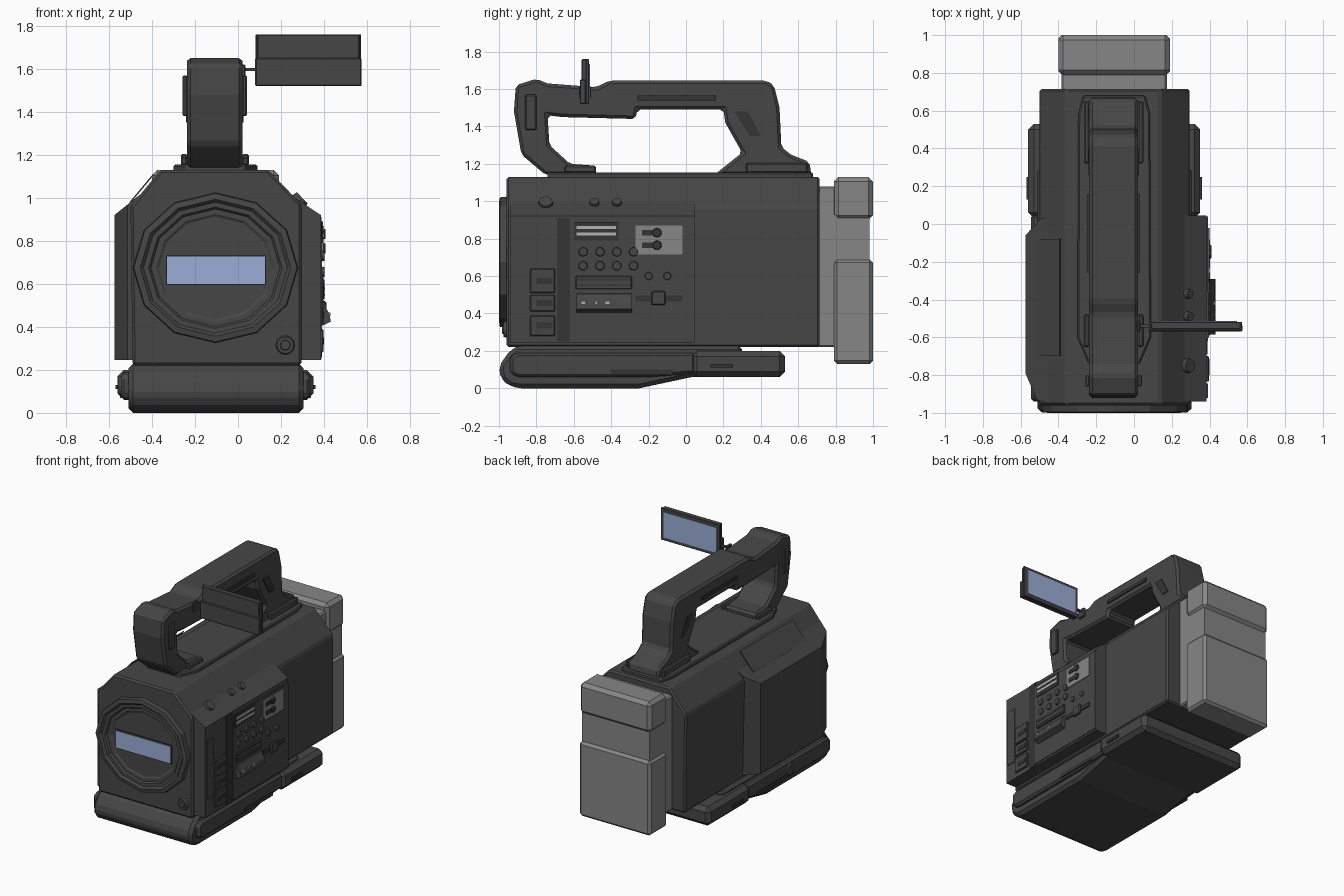
import bpy, bmesh, math
from mathutils import Vector


def material(name, rgb):
    m = bpy.data.materials.new(name)
    m.diffuse_color = (*rgb, 1)
    return m


DARK = material("charcoal", (0.062, 0.062, 0.062))
BLACK = material("soft black", (0.035, 0.035, 0.035))
GREY = material("mid grey", (0.24, 0.24, 0.24))
PALE = material("pale grey", (0.45, 0.45, 0.45))
GLASS = material("blue glass", (0.33, 0.42, 0.68))


def finish(name, bm, mat, bevel=0.0):
    bmesh.ops.recalc_face_normals(bm, faces=bm.faces)
    me = bpy.data.meshes.new(name)
    bm.to_mesh(me)
    bm.free()
    me.materials.append(mat)
    ob = bpy.data.objects.new(name, me)
    bpy.context.collection.objects.link(ob)
    if bevel:
        mod = ob.modifiers.new("bevel", 'BEVEL')
        mod.width = bevel
        mod.segments = 1
        mod.limit_method = 'ANGLE'
        mod.angle_limit = math.radians(25)
    return ob


def prism(name, pts, axis, a, b, mat=DARK, bevel=0.0):
    """Extrude a 2D outline along an axis from a to b."""
    def place(p, t):
        return {'x': (t, p[0], p[1]), 'y': (p[0], t, p[1]), 'z': (p[0], p[1], t)}[axis]
    bm = bmesh.new()
    lo = [bm.verts.new(place(p, a)) for p in pts]
    hi = [bm.verts.new(place(p, b)) for p in pts]
    bm.faces.new(lo)
    bm.faces.new(hi)
    n = len(pts)
    for i in range(n):
        j = (i + 1) % n
        bm.faces.new((lo[i], lo[j], hi[j], hi[i]))
    return finish(name, bm, mat, bevel)


def box(name, x0, x1, y0, y1, z0, z1, mat=DARK, bevel=0.0):
    return prism(name, [(x0, y0), (x1, y0), (x1, y1), (x0, y1)], 'z', z0, z1, mat, bevel)


def disc(name, pos, normal, r, depth, mat=DARK, sides=12):
    bm = bmesh.new()
    bmesh.ops.create_cone(bm, cap_ends=True, segments=sides, radius1=r,
                          radius2=r * 0.85, depth=depth)
    ob = finish(name, bm, mat)
    ob.location = pos
    ob.rotation_mode = 'QUATERNION'
    ob.rotation_quaternion = Vector((0, 0, 1)).rotation_difference(Vector(normal))
    return ob


# Main body with chamfered shoulders
core = [(-0.49, 0.22), (-0.50, 0.96), (-0.36, 1.13), (0.14, 1.13),
        (0.295, 0.97), (0.295, 0.22)]
prism("body", core, 'y', -0.96, 0.715, DARK, 0.012)


# Side housings, outer top edge lower than the inner one
def side_housing(name, plan, x_in, x_out, z_in, z_out):
    ob = prism(name, plan, 'z', 0.245, 1.0)
    for v in ob.data.vertices:
        if v.co.z > 0.9:
            f = (v.co.x - x_in) / (x_out - x_in)
            v.co.z = z_in + f * (z_out - z_in)
    return ob


side_housing("left_housing", [(-0.45, -0.95), (-0.515, -0.93), (-0.575, -0.79),
             (-0.575, -0.06), (-0.49, 0.03), (-0.45, 0.03)], -0.45, -0.575, 1.02, 0.92)
side_housing("right_housing", [(0.25, -0.94), (0.385, -0.94), (0.385, 0.045),
             (0.25, 0.045)], 0.25, 0.385, 1.01, 0.92)
prism("left_shoulder_cover", [(-0.50, 0.975), (-0.39, 1.107), (-0.395, 1.112), (-0.505, 0.98)],
      'y', -0.70, -0.08, DARK)

# Base and rear foot
prism("base", [(-1.0, 0.12), (-0.99, 0.05), (-0.94, 0.01), (-0.88, 0), (-0.25, 0),
               (0.03, 0.06), (0.3, 0.06), (0.3, 0.23), (-0.90, 0.23), (-0.95, 0.19)],
      'x', -0.51, 0.305, DARK, 0.022)
for s, name in ((-1, "left"), (1, "right")):
    cx = -0.105 + s * 0.38
    prism(name + "_base_rail", [(-0.94, 0.08), (-0.9, 0.06), (-0.2, 0.06), (0.05, 0.08),
          (0.05, 0.19), (-0.9, 0.19), (-0.94, 0.17)], 'x', cx, cx + s * 0.06, DARK, 0.015)
    xo = -0.105 + s * 0.457
    box(name + "_foot_latch", xo - 0.008, xo + 0.008, 0.13, 0.25, 0.11, 0.13, BLACK)
    xr = -0.105 + s * 0.44
    box(name + "_base_slot", xr - 0.004, xr + 0.004, -0.40, -0.07, 0.07, 0.10, BLACK)
box("rear_foot", -0.56, 0.35, 0.03, 0.53, 0.06, 0.20, DARK, 0.03)
disc("left_base_cap", (-0.547, -0.45, 0.125), (-1, 0, 0), 0.05, 0.016)

# Stepped lens surround
bm = bmesh.new()
N = 12
profile = [(0.385, -0.95), (0.38, -0.995), (0.35, -1.0), (0.335, -0.985), (0.31, -0.985),
           (0.30, -0.973), (0.275, -0.973), (0.262, -0.965)]
rings = []
for r, y in profile:
    rings.append([bm.verts.new((-0.105 + r * math.cos(2 * math.pi * i / N), y,
                  0.675 + 0.91 * r * math.sin(2 * math.pi * i / N))) for i in range(N)])
for p, q in zip(rings, rings[1:]):
    for i in range(N):
        j = (i + 1) % N
        bm.faces.new((p[i], p[j], q[j], q[i]))
bm.faces.new(rings[-1])
bm.faces.new(rings[0])
finish("lens_surround", bm, DARK)
box("lens_window_frame", -0.335, 0.13, -0.975, -0.96, 0.594, 0.732, BLACK)
box("lens_window", -0.33, 0.125, -0.981, -0.972, 0.60, 0.727, GLASS)
disc("front_knob", (0.22, -0.966, 0.315), (0, -1, 0), 0.046, 0.02)
disc("front_knob_cap", (0.22, -0.978, 0.315), (0, -1, 0), 0.026, 0.012)

# Handle plate and handle
prism("handle_plate", [(-0.27, 0.68), (0.06, 0.68), (0.085, 0.58), (0.09, -0.60), (0.03, -0.74),
                       (-0.24, -0.74), (-0.30, -0.60), (-0.295, 0.58)], 'z', 1.12, 1.155, DARK, 0.008)
prism("handle", [(0.67, 1.14), (0.66, 1.21), (0.56, 1.25), (0.51, 1.29), (0.50, 1.50),
                 (0.47, 1.62), (0.43, 1.645), (-0.41, 1.645), (-0.48, 1.61), (-0.74, 1.63),
                 (-0.80, 1.655), (-0.91, 1.62), (-0.92, 1.48), (-0.88, 1.25), (-0.75, 1.14),
                 (-0.48, 1.14), (-0.48, 1.19), (-0.62, 1.20), (-0.73, 1.30), (-0.74, 1.46),
                 (-0.66, 1.45), (-0.27, 1.44), (-0.26, 1.49), (0.20, 1.49), (0.21, 1.42),
                 (0.30, 1.26), (0.15, 1.14)], 'x', -0.237, 0.02, DARK, 0.016)
for s, name in ((-1, "left"), (1, "right")):
    x = -0.108 + s * 0.128
    box(name + "_handle_pad", x, x + s * 0.022, -0.86, -0.80, 1.38, 1.57, DARK, 0.006)
    box(name + "_handle_strip", x, x + s * 0.009, -0.26, 0.16, 1.54, 1.565, BLACK)
    prism(name + "_handle_inset", [(0.26, 1.48), (0.33, 1.48), (0.40, 1.35), (0.34, 1.35)],
          'x', x, x + s * 0.006, BLACK)
    box(name + "_front_foot_flange", x, x + s * 0.03, -0.65, -0.48, 1.15, 1.19, DARK, 0.008)
    box(name + "_rear_foot_flange", x, x + s * 0.03, 0.32, 0.65, 1.15, 1.205, DARK, 0.008)

# Flip-out monitor on a thin arm
box("monitor_panel", 0.09, 0.565, -0.558, -0.525, 1.53, 1.76, DARK, 0.004)
box("monitor_cover", 0.08, 0.575, -0.568, -0.535, 1.52, 1.65, DARK, 0.005)
box("monitor_rim", 0.082, 0.573, -0.535, -0.519, 1.52, 1.76, DARK, 0.003)
box("monitor_screen", 0.108, 0.545, -0.522, -0.514, 1.545, 1.735, GLASS)
box("monitor_arm", 0.0, 0.10, -0.548, -0.532, 1.59, 1.605, DARK)
box("monitor_hinge", 0.015, 0.035, -0.57, -0.51, 1.55, 1.62, DARK, 0.005)

# Rear battery with a recessed waist
box("battery_mount", -0.385, 0.175, 0.70, 0.80, 0.22, 1.08, GREY, 0.01)
box("battery_lower", -0.40, 0.19, 0.79, 1.0, 0.13, 0.69, GREY, 0.018)
box("battery_waist", -0.385, 0.175, 0.79, 0.98, 0.66, 0.93, GREY)
box("battery_upper", -0.40, 0.19, 0.79, 1.0, 0.90, 1.13, GREY, 0.025)

# Control panel on the right side
X = 0.385
box("control_panel", X - 0.01, X + 0.006, -0.62, 0.04, 0.26, 0.89, DARK)
box("panel_border", X - 0.01, X + 0.003, -0.69, -0.62, 0.25, 0.91, BLACK)
X += 0.006
box("label_plate", X - 0.005, X + 0.005, -0.60, -0.36, 0.79, 0.89, BLACK)
for z in (0.825, 0.86):
    box("label_stripe", X, X + 0.008, -0.585, -0.375, z - 0.009, z + 0.009, PALE)
box("switch_plate", X - 0.005, X + 0.006, -0.27, -0.02, 0.715, 0.87, GREY)
for z in (0.765, 0.832):
    disc("switch_knob", (X + 0.01, -0.155, z), (1, 0, 0), 0.026, 0.014, BLACK)
    box("switch_lever", X, X + 0.012, -0.235, -0.15, z - 0.014, z + 0.014, BLACK)
for y in (-0.55, -0.46, -0.37, -0.28):
    for z in (0.655, 0.73):
        disc("round_button", (X + 0.004, y, z), (1, 0, 0), 0.026, 0.016)
box("upper_ledge", X - 0.01, X + 0.012, -0.59, -0.29, 0.53, 0.60, DARK, 0.004)
for z in (0.55, 0.58):
    box("ledge_groove", X + 0.01, X + 0.014, -0.585, -0.295, z - 0.004, z + 0.004, BLACK)
prism("lower_ledge", [(X - 0.01, 0.40), (0.432, 0.425), (0.425, 0.46), (0.40, 0.505), (X - 0.01, 0.51)],
      'y', -0.585, -0.29)
for y, w in ((-0.55, 0.01), (-0.48, 0.003), (-0.42, 0.01)):
    box("ledge_mark", 0.41, 0.43, y - w, y + w, 0.45, 0.468, PALE)
box("slider_track", X - 0.005, X + 0.008, -0.27, -0.02, 0.465, 0.495, BLACK)
box("slider_knob", X, X + 0.02, -0.185, -0.11, 0.445, 0.52, DARK, 0.006)
for y in (-0.2, -0.1):
    disc("lower_button", (X + 0.004, y, 0.60), (1, 0, 0), 0.022, 0.014)

# Front door and sockets on the right side
box("front_door", 0.38, 0.391, -0.92, -0.845, 0.38, 0.81, DARK)
for z0, z1 in ((0.51, 0.64), (0.41, 0.50), (0.28, 0.39)):
    box("socket_block", 0.38, 0.397, -0.835, -0.70, z0, z1, DARK, 0.005)
    zm = (z0 + z1) / 2
    box("socket_slot", 0.39, 0.401, -0.80, -0.715, zm - 0.016, zm + 0.016, BLACK)

# Buttons on the right shoulder
for y, r in ((-0.75, 0.042), (-0.49, 0.028), (-0.37, 0.028)):
    disc("shoulder_button", (0.288, y, 0.99), (0.7, 0, 0.68), r, 0.03)
